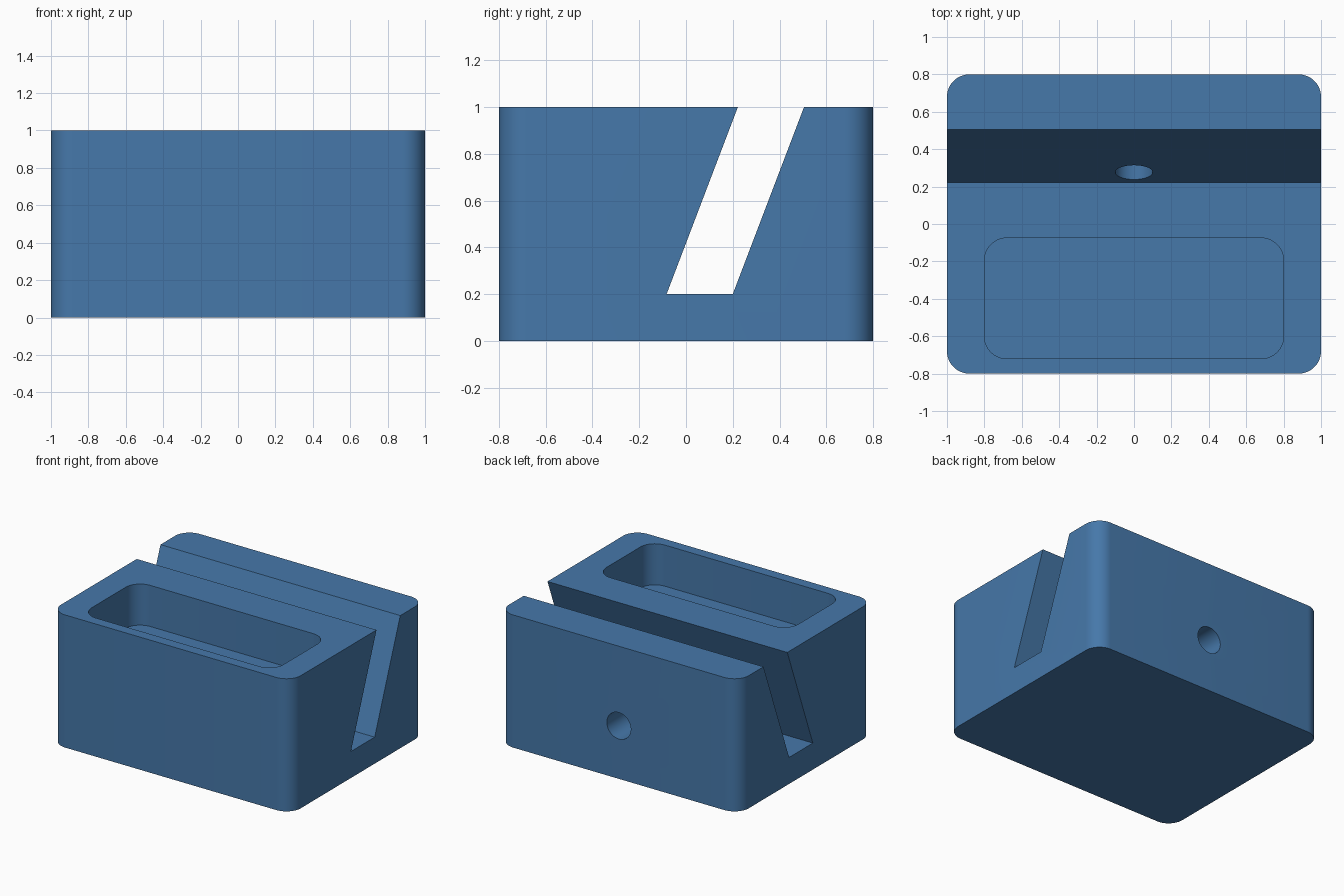
import bpy
import bmesh
from math import cos, sin, pi, radians
from mathutils import Vector

cube = bpy.data.objects.get("Cube")
if cube:
    bpy.data.objects.remove(cube, do_unlink=True)

# Single blue material
COLOUR = (0.061, 0.188, 0.402, 1)
blue = bpy.data.materials.new("steel_blue")
blue.use_nodes = True
blue.diffuse_color = COLOUR
blue.node_tree.nodes["Principled BSDF"].inputs["Base Color"].default_value = COLOUR


def prism(name, outline, offset):
    """Extrude a closed outline of 3D points along offset."""
    bm = bmesh.new()
    base = bm.faces.new([bm.verts.new(p) for p in outline])
    new = bmesh.ops.extrude_face_region(bm, geom=[base])["geom"]
    verts = [v for v in new if isinstance(v, bmesh.types.BMVert)]
    bmesh.ops.translate(bm, vec=Vector(offset), verts=verts)
    bmesh.ops.recalc_face_normals(bm, faces=bm.faces)
    mesh = bpy.data.meshes.new(name)
    bm.to_mesh(mesh)
    bm.free()
    mesh.materials.append(blue)
    obj = bpy.data.objects.new(name, mesh)
    bpy.context.collection.objects.link(obj)
    return obj


def rounded_rect(x, y0, y1, z, r, steps=12):
    """Outline of a rectangle from -x to x with rounded corners."""
    corners = [(x - r, y1 - r), (r - x, y1 - r), (r - x, y0 + r), (x - r, y0 + r)]
    points = []
    for i, (cx, cy) in enumerate(corners):
        for k in range(steps + 1):
            a = (i + k / steps) * pi / 2
            points.append((cx + r * cos(a), cy + r * sin(a), z))
    return points


# Block with rounded upright edges
block = prism("stand_block", rounded_rect(1, -0.8, 0.8, 0, 0.12), (0, 0, 1))

# Tray pocket in the top
pocket = prism("tray_cutter", rounded_rect(0.8, -0.72, -0.075, 0.69, 0.12), (0, 0, 0.6))

# Leaning slot across the full width, open at the top
BOTTOM, WIDTH, LEAN, RISE = 0.2, 0.283, 0.381, 1.0
front = -0.083
profile = [(front, BOTTOM), (front + WIDTH, BOTTOM),
           (front + WIDTH + LEAN * RISE, BOTTOM + RISE),
           (front + LEAN * RISE, BOTTOM + RISE)]
slot = prism("slot_cutter", [(-1.2, y, z) for y, z in profile], (2.4, 0, 0))

# Round cable hole from the back into the slot
circle = [(0.1 * cos(i * pi / 24), 0.14, 0.4 + 0.1 * sin(i * pi / 24)) for i in range(48)]
hole = prism("cable_hole_cutter", circle, (0, 0.9, 0))

# Cut the openings and drop the cutters
bpy.ops.object.select_all(action="DESELECT")
block.select_set(True)
bpy.context.view_layer.objects.active = block
for cutter in (pocket, slot, hole):
    cutter.hide_render = True
    mod = block.modifiers.new(cutter.name, "BOOLEAN")
    mod.operation = "DIFFERENCE"
    mod.solver = "EXACT"
    mod.object = cutter
    bpy.ops.object.modifier_apply(modifier=mod.name)
    bpy.data.objects.remove(cutter, do_unlink=True)

bpy.ops.object.shade_smooth_by_angle(angle=radians(30))
